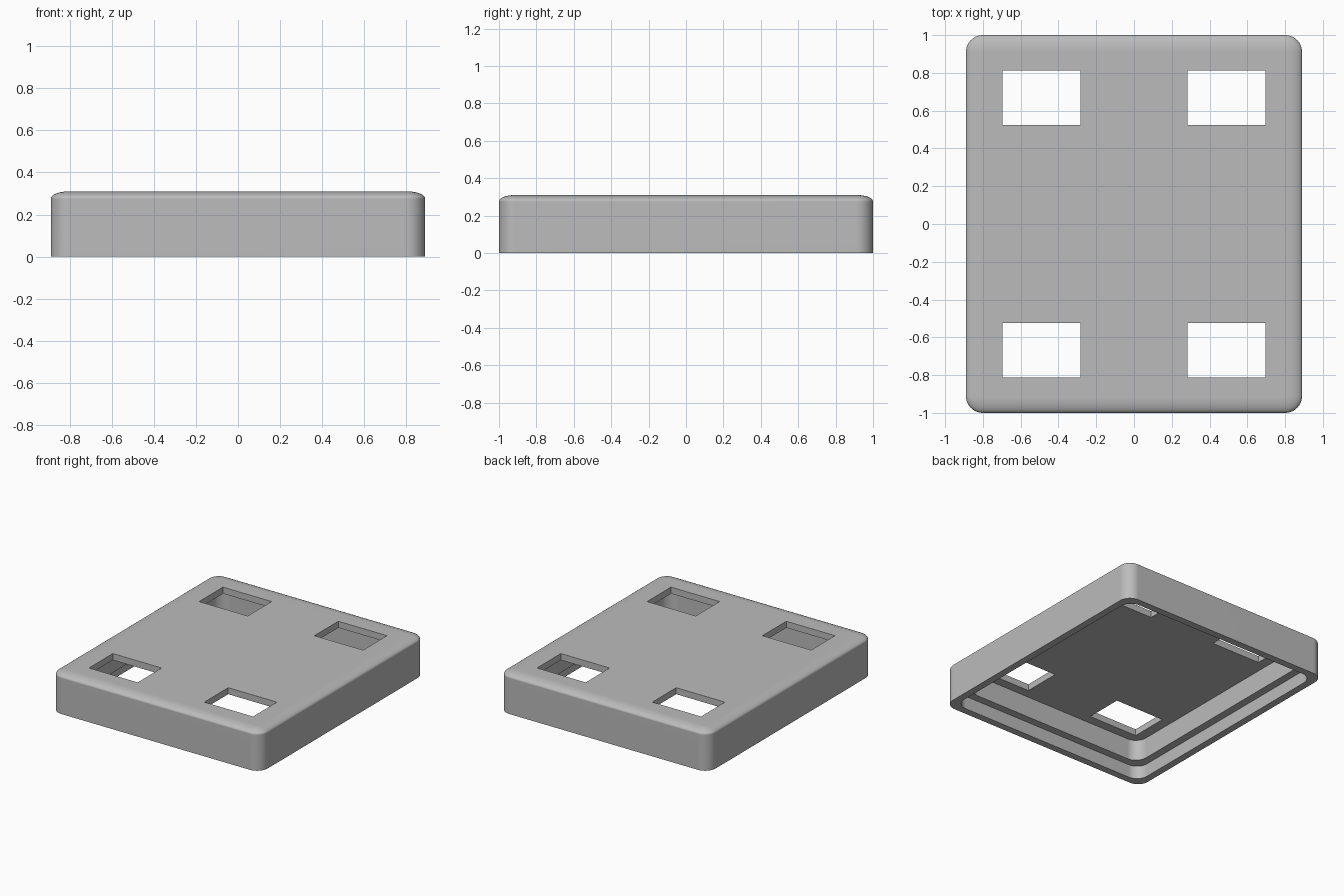
import bpy, bmesh, math

cube = bpy.data.objects.get("Cube")
if cube:
    bpy.data.objects.remove(cube, do_unlink=True)

HX, HY, HEIGHT, RADIUS = 0.89, 1.0, 0.31, 0.09
EDGE_DROP = 0.035
CORNER_STEPS = 10

grey = bpy.data.materials.new("light_grey")
grey.use_nodes = True
colour = (0.5, 0.5, 0.5, 1)
grey.diffuse_color = colour
grey.node_tree.nodes["Principled BSDF"].inputs["Base Color"].default_value = colour


def rounded_ring(bm, inset, radius, z):
    """Add a rounded rectangle of vertices."""
    verts = []
    cx, cy = HX - inset - radius, HY - inset - radius
    for quarter, (sx, sy) in enumerate([(1, 1), (-1, 1), (-1, -1), (1, -1)]):
        for i in range(CORNER_STEPS + 1):
            a = (quarter + i / CORNER_STEPS) * math.pi / 2
            verts.append(bm.verts.new((sx * cx + radius * math.cos(a),
                                       sy * cy + radius * math.sin(a), z)))
    return verts


def loft(name, sections):
    """Join the rings and cap both ends."""
    bm = bmesh.new()
    rings = [rounded_ring(bm, *s) for s in sections]
    for low, high in zip(rings, rings[1:]):
        for i in range(len(low)):
            j = (i + 1) % len(low)
            bm.faces.new((low[i], low[j], high[j], high[i]))
    bm.faces.new(rings[0][::-1])
    bm.faces.new(rings[-1])
    bmesh.ops.recalc_face_normals(bm, faces=bm.faces)
    mesh = bpy.data.meshes.new(name)
    bm.to_mesh(mesh)
    bm.free()
    obj = bpy.data.objects.new(name, mesh)
    bpy.context.collection.objects.link(obj)
    mesh.materials.append(grey)
    return obj


def cut(target, cutter):
    """Subtract the cutter and remove it."""
    mod = target.modifiers.new("cut", 'BOOLEAN')
    mod.operation, mod.solver, mod.object = 'DIFFERENCE', 'EXACT', cutter
    bpy.context.view_layer.objects.active = target
    bpy.ops.object.modifier_apply(modifier=mod.name)
    bpy.data.objects.remove(cutter, do_unlink=True)


# Outer body with a softly rounded top edge
sections = [(0, RADIUS, 0)]
for i in range(9):
    a = i / 8 * math.pi / 2
    inset = (RADIUS - 0.004) * (1 - math.cos(a))
    sections.append((inset, RADIUS - inset, HEIGHT - EDGE_DROP * (1 - math.sin(a))))
shell = loft("cover_shell", sections)

# Stepped hollow underneath
cut(shell, loft("hollow_cutter", [(0.055, RADIUS, -0.1), (0.055, RADIUS, 0.10),
                                  (0.115, RADIUS, 0.10), (0.115, RADIUS, 0.26)]))

# Four rectangular windows through the top
for sx in (-1, 1):
    for sy in (-1, 1):
        bpy.ops.mesh.primitive_cube_add(size=1, location=(sx * 0.49, sy * 0.668, 0.3))
        window = bpy.context.object
        window.scale = (0.414, 0.29, 0.2)
        window.data.materials.append(grey)
        bpy.context.view_layer.update()
        cut(shell, window)

# Smooth corners, crisp rims
bpy.ops.object.select_all(action='DESELECT')
shell.select_set(True)
bpy.context.view_layer.objects.active = shell
bpy.ops.object.shade_smooth_by_angle(angle=math.radians(35))
weighted = shell.modifiers.new("weighted_normals", 'WEIGHTED_NORMAL')
weighted.keep_sharp = True
